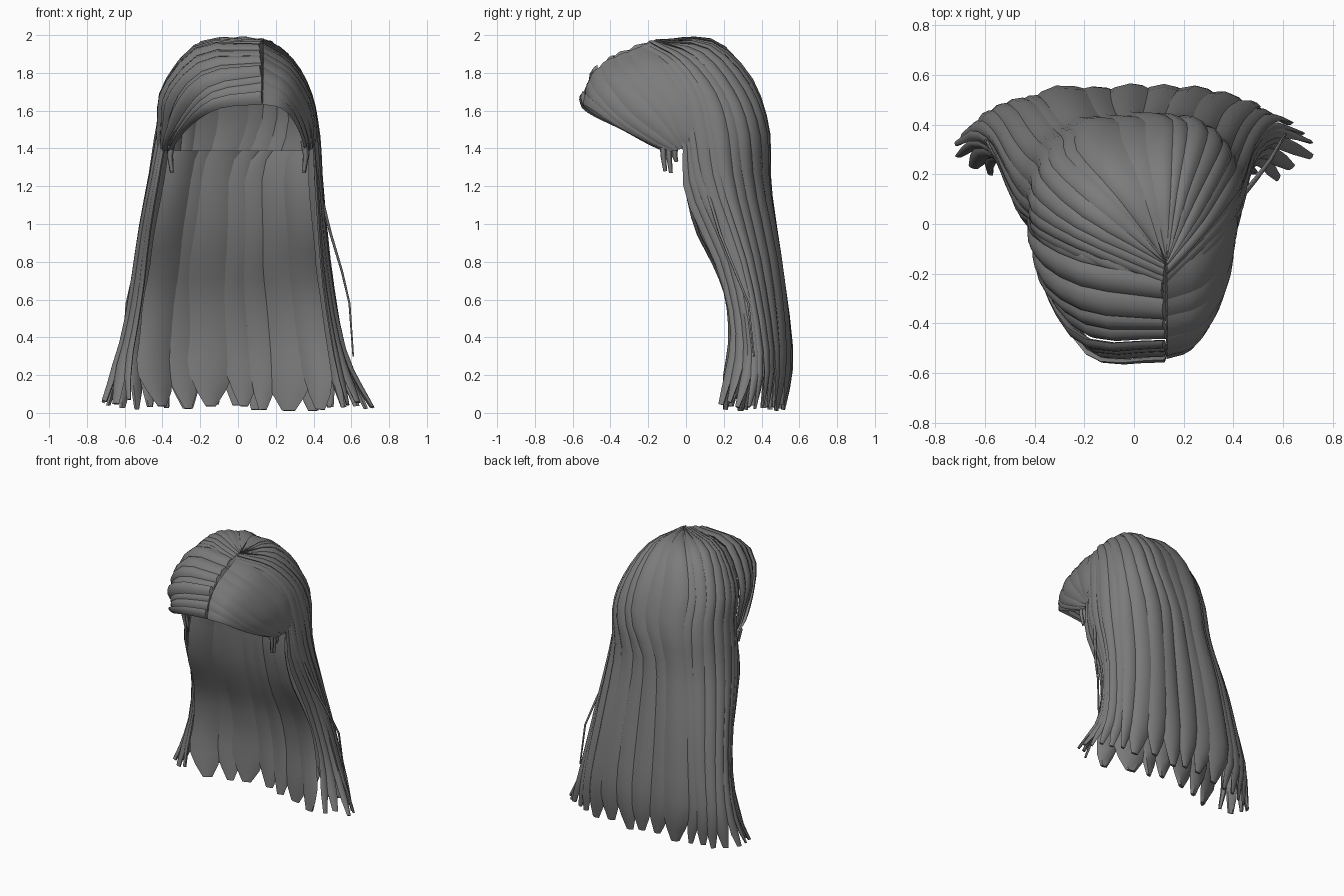
import bpy, bmesh, math, random
from mathutils import Vector

random.seed(4)
cube = bpy.data.objects.get("Cube")
if cube:
    bpy.data.objects.remove(cube, do_unlink=True)

hair = bpy.data.materials.new("dark_grey_hair")
hair.use_nodes = True
colour = (0.2, 0.2, 0.2, 1)
hair.diffuse_color = colour
hair.node_tree.nodes["Principled BSDF"].inputs["Base Color"].default_value = colour

# Guide locks of one half, crown to tip: middle of the back round to the front edge
BACK = [
    [(0, -.15, 1.95), (0, .12, 1.94), (0, .32, 1.76), (0, .41, 1.5),
     (0, .42, 1.2), (0, .48, .75), (0, .53, .3), (0, .51, .01)],
    [(0, -.15, 1.95), (.12, .1, 1.91), (.22, .27, 1.72), (.26, .36, 1.5),
     (.26, .38, 1.2), (.3, .46, .75), (.35, .5, .3), (.36, .48, .01)],
    [(0, -.17, 1.95), (.2, 0, 1.87), (.33, .14, 1.7), (.39, .21, 1.5),
     (.41, .25, 1.2), (.46, .36, .75), (.53, .43, .3), (.6, .41, .02)],
    [(0, -.24, 1.92), (.21, -.1, 1.84), (.36, 0, 1.67), (.41, .05, 1.45),
     (.43, .1, 1.2), (.48, .27, .75), (.57, .34, .3), (.73, .29, .02)],
    [(0, -.34, 1.87), (.2, -.22, 1.79), (.33, -.1, 1.62), (.38, -.01, 1.42),
     (.4, 0, 1.15), (.43, .18, .75), (.48, .25, .4), (.54, .17, .03)],
]
# Guide locks of the fringe, from the crown side to the lower front edge
FRINGE = [
    [(0, -.17, 1.93), (.2, -.1, 1.85), (.36, 0, 1.67), (.41, .04, 1.5), (.39, .05, 1.4)],
    [(0, -.37, 1.86), (.2, -.33, 1.78), (.34, -.2, 1.63), (.38, -.08, 1.48), (.38, -.01, 1.4)],
    [(0, -.48, 1.77), (.17, -.45, 1.7), (.29, -.33, 1.57), (.35, -.18, 1.46), (.36, -.05, 1.39)],
    [(0, -.53, 1.63), (.14, -.5, 1.61), (.25, -.38, 1.53), (.31, -.23, 1.45), (.34, -.09, 1.38)],
]
# Inner sheet round the neck and shoulders: half width, depth, height, hollow
NAPE = [(.37, .02, 1.45, .1), (.38, .02, 1.2, .12), (.4, .07, .98, .11), (.42, .16, .8, .08),
        (.45, .23, .62, .08), (.47, .25, .4, .1), (.5, .22, .2, .13), (.52, .18, .01, .15)]


def smooth(a, b, x):
    k = min(1, max(0, (x - a) / (b - a)))
    return k * k * (3 - 2 * k)


def spline(pts, t):
    """Point on a Catmull-Rom spline, t from 0 to 1."""
    last = len(pts) - 1
    f = min(1, max(0, t)) * last
    i = min(int(f), last - 1)
    f -= i
    b, c = pts[i], pts[i + 1]
    a = pts[i - 1] if i else b * 2 - c
    d = pts[i + 2] if i + 2 <= last else c * 2 - b
    return b + ((c - a) + ((a * 2 - b * 5 + c * 4 - d)
                + (b * 3 - a - c * 3 + d) * f) * f) * f / 2


def vectors(guides, side=1):
    return [[Vector((x * side, y, z)) for x, y, z in g] for g in guides]


def surface(guides, u, t):
    return spline([spline(g, t) for g in guides], u)


def asymmetry(p):
    """Moves the parting off centre and fills out the wider right side."""
    x, y, z = p
    right = smooth(0, .3, -x)
    x += .13 * max(0, 1 - abs(x) / .43) ** (2 if x < 0 else 1) * smooth(1.2, 1.6, z)
    puff = math.exp(-((x + .18) / .22) ** 2)
    z += .075 * puff * smooth(1.6, 1.9, z)
    y -= .05 * puff * smooth(.3, .5, -y)
    x -= right * (.06 * smooth(0, .3, z) * smooth(1.6, .8, z) + .045 * smooth(1.5, 1.75, z))
    return Vector((x, y, max(z, 0)))


def lock(bm, guides, u0, u1, t1, rows, bulge, thick, tip, lift, top):
    """One closed strand: a domed ribbon that narrows at its tip."""
    rings = []
    middle = (u0 + u1) / 2
    sway = random.uniform(-.12, .12) * (u1 - u0)
    phase = random.uniform(0, 6)
    outline = [(0, 0), (.2, .62), (.5, 1), (.8, .62), (1, 0), (.8, -1), (.2, -1)]
    for r in range(rows + 1):
        t = t1 * r / rows
        taper = 1 - (1 - tip) * max(0, (r / rows - .8) / .2) ** 2
        half = (u1 - u0) / 2 * taper
        centre = middle + sway * math.sin(t * 9 + phase) * smooth(.2, .5, t)
        tn = max(t, .06)
        du = surface(guides, middle + .02, tn) - surface(guides, middle - .02, tn)
        dt = surface(guides, middle, tn + .02) - surface(guides, middle, tn - .02)
        normal = du.cross(dt).normalized()
        width = (surface(guides, middle + half, t) - surface(guides, middle - half, t)).length
        ring = []
        for v, h in outline:
            p = surface(guides, centre + (v * 2 - 1) * half, t)
            height = h * bulge * width if h > 0 else h * thick
            p = asymmetry(p + normal * (height + lift * (.4 + v)))
            p.z = min(p.z, top)
            ring.append(bm.verts.new(p))
        rings.append(ring)
    n = len(outline)
    for a, b in zip(rings, rings[1:]):
        for i in range(n):
            j = (i + 1) % n
            bm.faces.new((a[i], a[j], b[j], b[i]))
    bm.faces.new(rings[0][::-1])
    bm.faces.new(rings[-1])


def lock_sheet(name, guides, count, rows=16, bulge=.17, thick=.012,
               tip=.3, lift=.01, overlap=.2, top=2):
    """A row of overlapping strands laid side by side over the guides."""
    bm = bmesh.new()
    cuts = [(i + random.uniform(-.25, .25) * (0 < i < count)) / count for i in range(count + 1)]
    for a, b in zip(cuts, cuts[1:]):
        extra = (b - a) * overlap
        lock(bm, guides, max(0, a - extra), min(1, b + extra),
             1 - random.uniform(0, .02), rows, bulge, thick, tip,
             lift * random.uniform(.3, 1.5), top)
    bmesh.ops.recalc_face_normals(bm, faces=bm.faces)
    mesh = bpy.data.meshes.new(name)
    bm.to_mesh(mesh)
    bm.free()
    mesh.materials.append(hair)
    obj = bpy.data.objects.new(name, mesh)
    bpy.context.collection.objects.link(obj)
    bpy.ops.object.select_all(action="DESELECT")
    obj.select_set(True)
    bpy.context.view_layer.objects.active = obj
    bpy.ops.object.shade_smooth_by_angle(angle=math.radians(40))


def wisp(name, points, radius):
    """A thin loose strand."""
    curve = bpy.data.curves.new(name, "CURVE")
    curve.dimensions = "3D"
    curve.bevel_depth = radius
    curve.bevel_resolution = 0
    curve.use_fill_caps = True
    path = curve.splines.new("POLY")
    path.points.add(len(points) - 1)
    for i, p in enumerate(points):
        path.points[i].co = (*p, 1)
        path.points[i].radius = 1 - .5 * i / (len(points) - 1)
    curve.materials.append(hair)
    bpy.context.collection.objects.link(bpy.data.objects.new(name, curve))


# Long outer locks, right front edge round the back to the left front edge
outer = vectors(BACK[::-1], -1) + vectors(BACK[1:])
lock_sheet("outer_back_locks", outer, 23, rows=20, overlap=.28, tip=.25)

# Broad inner locks in front of them, cut level at the nape
inner = [[Vector((s * w, y + hollow * (1 - s * s), z)) for w, y, z, hollow in NAPE]
         for s in (1, .5, 0, -.5, -1)]
lock_sheet("inner_nape_locks", inner, 7, bulge=.12, thick=.02, tip=.25,
           lift=.014, overlap=.2, top=1.39)

# Fringe swept to each side of the parting
lock_sheet("right_fringe", vectors(FRINGE[::-1], -1), 9, rows=12, bulge=.2, tip=.6, lift=.014)
lock_sheet("left_fringe", vectors(FRINGE), 6, rows=12, bulge=.1, tip=.6, lift=.008)

# Loose strands beside the face and along the sides
for side, label in ((-1, "right"), (1, "left")):
    for i, (y, low) in enumerate(((-.12, 1.28), (-.09, 1.27), (-.06, 1.33))):
        wisp(f"{label}_temple_wisp_{i + 1}",
             [(side * .35, y, 1.44), (side * .36, y, 1.36), (side * .35, y + .01, low)], .02)
    wisp(f"{label}_stray_strand",
         [(side * x, y, z) for x, y, z in ((.44, .12, 1.15), (.49, .18, .95), (.55, .26, .75),
                                          (.59, .33, .58), (.61, .36, .3))], .011)
